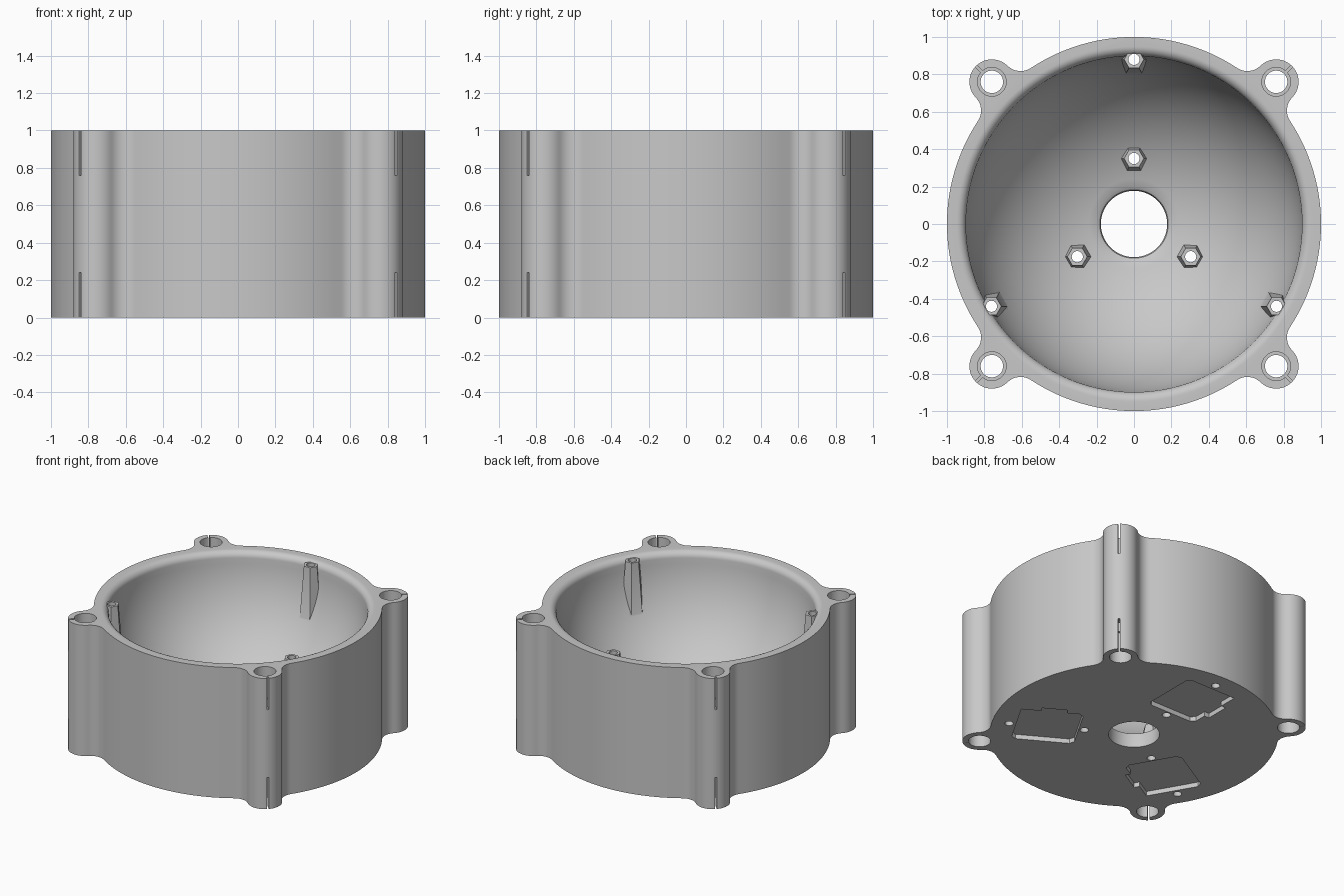
import bpy, bmesh
from math import sin, cos, acos, atan2, sqrt, pi, radians
from mathutils import Matrix, Vector

if "Cube" in bpy.data.objects:
    bpy.data.objects.remove(bpy.data.objects["Cube"])

grey = bpy.data.materials.new("plain grey")
grey.use_nodes = True
grey.diffuse_color = (0.58, 0.58, 0.58, 1)
grey.node_tree.nodes["Principled BSDF"].inputs["Base Color"].default_value = grey.diffuse_color

WALL, EAR, FILLET, EAR_DIST = 1.0, 0.12, 0.1, 1.075
BOWL, LIP, HOLE = 0.9, 0.05, 0.177
DIAGONALS = [radians(45 + 90 * k) for k in range(4)]
SPOKES = [radians(90 + 120 * k) for k in range(3)]


def arc(cx, cy, r, a0, a1, n):
    return [(cx + r * cos(a0 + (a1 - a0) * i / n), cy + r * sin(a0 + (a1 - a0) * i / n))
            for i in range(n + 1)]


def circle(r, n):
    return arc(0, 0, r, 0, 2 * pi, n)[:-1]


def spin(points, angle, dist=0.0):
    """Push points out along x, then turn them about the axis."""
    return [((x + dist) * cos(angle) - y * sin(angle),
             (x + dist) * sin(angle) + y * cos(angle)) for x, y in points]


def prism(bm, points, z0, z1, flare=1.0):
    """Closed prism; flare widens the lower end about its centre."""
    mx = sum(p[0] for p in points) / len(points)
    my = sum(p[1] for p in points) / len(points)
    low = [bm.verts.new((mx + (x - mx) * flare, my + (y - my) * flare, z0)) for x, y in points]
    top = [bm.verts.new((x, y, z1)) for x, y in points]
    bm.faces.new(low[::-1])
    bm.faces.new(top)
    for i in range(len(points)):
        j = (i + 1) % len(points)
        bm.faces.new((low[i], low[j], top[j], top[i]))


def make(name, bm):
    bmesh.ops.recalc_face_normals(bm, faces=bm.faces)
    mesh = bpy.data.meshes.new(name)
    bm.to_mesh(mesh)
    bm.free()
    mesh.materials.append(grey)
    obj = bpy.data.objects.new(name, mesh)
    bpy.context.collection.objects.link(obj)
    return obj


def combine(target, tool, operation):
    bpy.context.view_layer.objects.active = target
    mod = target.modifiers.new(tool.name, 'BOOLEAN')
    mod.operation, mod.object, mod.solver = operation, tool, 'EXACT'
    bpy.ops.object.modifier_apply(modifier=mod.name)
    bpy.data.objects.remove(tool)


# Housing outline: round wall blended into four corner ears
reach = WALL + FILLET
beta = acos((reach ** 2 + EAR_DIST ** 2 - (EAR + FILLET) ** 2) / (2 * reach * EAR_DIST))
fx, fy = reach * cos(beta), reach * sin(beta)
gamma = atan2(fy, fx - EAR_DIST)
quarter = (arc(fx, -fy, FILLET, pi - beta, pi - gamma, 10)[:-1]
           + arc(EAR_DIST, 0, EAR, -gamma, gamma, 24)[:-1]
           + arc(fx, fy, FILLET, gamma - pi, beta - pi, 10)[:-1]
           + arc(0, 0, WALL, beta, pi / 2 - beta, 24)[:-1])
bm = bmesh.new()
prism(bm, [p for a in DIAGONALS for p in spin(quarter, a)], 0, 1)
housing = make("housing", bm)

# Bowl with rounded lip and centre opening
lip_r = sqrt((BOWL + LIP) ** 2 - LIP ** 2)
tilt = atan2(LIP, lip_r)
profile = [(0, -0.1), (HOLE, -0.1), (HOLE, 0.095), (0.183, 0.112)]
profile += arc(0, 1, BOWL, -acos(0.2 / BOWL), -tilt, 28)
profile += arc(lip_r, 1 - LIP, LIP, pi - tilt, pi / 2, 8)[1:]
profile += [(lip_r, 1.1), (0, 1.1)]
bm = bmesh.new()
verts = [bm.verts.new((r, 0, z)) for r, z in profile]
edges = [bm.edges.new(pair) for pair in zip(verts, verts[1:])]
bmesh.ops.spin(bm, geom=verts + edges, cent=(0, 0, 0), axis=(0, 0, 1),
               angle=2 * pi, steps=112)
bmesh.ops.remove_doubles(bm, verts=bm.verts, dist=1e-5)
combine(housing, make("bowl_cutter", bm), 'DIFFERENCE')

# Flared hexagonal screw bosses
bm = bmesh.new()
for a in SPOKES:
    hexagon = spin(circle(0.053, 6), pi / 2)
    prism(bm, spin(hexagon, a, 0.35), 0.09, 0.25, 1.6)
    prism(bm, spin(hexagon, a, 0.88), 0.5, 0.985, 1.75)
combine(housing, make("screw_bosses", bm), 'UNION')

# Through holes for screws and corner bolts
bm = bmesh.new()
for a in SPOKES:
    for dist in (0.35, 0.88):
        prism(bm, spin(circle(0.03, 20), a, dist), -0.1, 1.1)
for a in DIAGONALS:
    prism(bm, spin(circle(0.06, 32), a, EAR_DIST), -0.1, 1.1)
combine(housing, make("hole_cutter", bm), 'DIFFERENCE')

# Wider bolt ends, and tabbed pockets under the base
pocket = [(0.42, -0.2), (0.80, -0.2), (0.83, -0.17), (0.83, 0.21), (0.69, 0.21),
          (0.69, 0.25), (0.51, 0.25), (0.51, 0.21), (0.42, 0.21), (0.39, 0.18), (0.39, -0.17)]
bm = bmesh.new()
for a in DIAGONALS:
    ring = spin(circle(0.077, 32), a, EAR_DIST)
    prism(bm, ring, -0.1, 0.24)
    prism(bm, ring, 0.76, 1.1)
for a in SPOKES:
    prism(bm, spin(pocket, a), -0.1, 0.035)
combine(housing, make("recess_cutter", bm), 'DIFFERENCE')

# Thin slits from the bolt ends out through the ears
slit = [(0.03, -0.006), (0.2, -0.006), (0.2, 0.006), (0.03, 0.006)]
bm = bmesh.new()
for a in DIAGONALS:
    prism(bm, spin(slit, a, EAR_DIST), -0.1, 0.24)
    prism(bm, spin(slit, a, EAR_DIST), 0.76, 1.1)
combine(housing, make("slit_cutter", bm), 'DIFFERENCE')

# Smooth curved walls, crisp edges
bpy.ops.object.select_all(action='DESELECT')
housing.select_set(True)
bpy.context.view_layer.objects.active = housing
bpy.ops.object.shade_smooth_by_angle(angle=radians(30))
